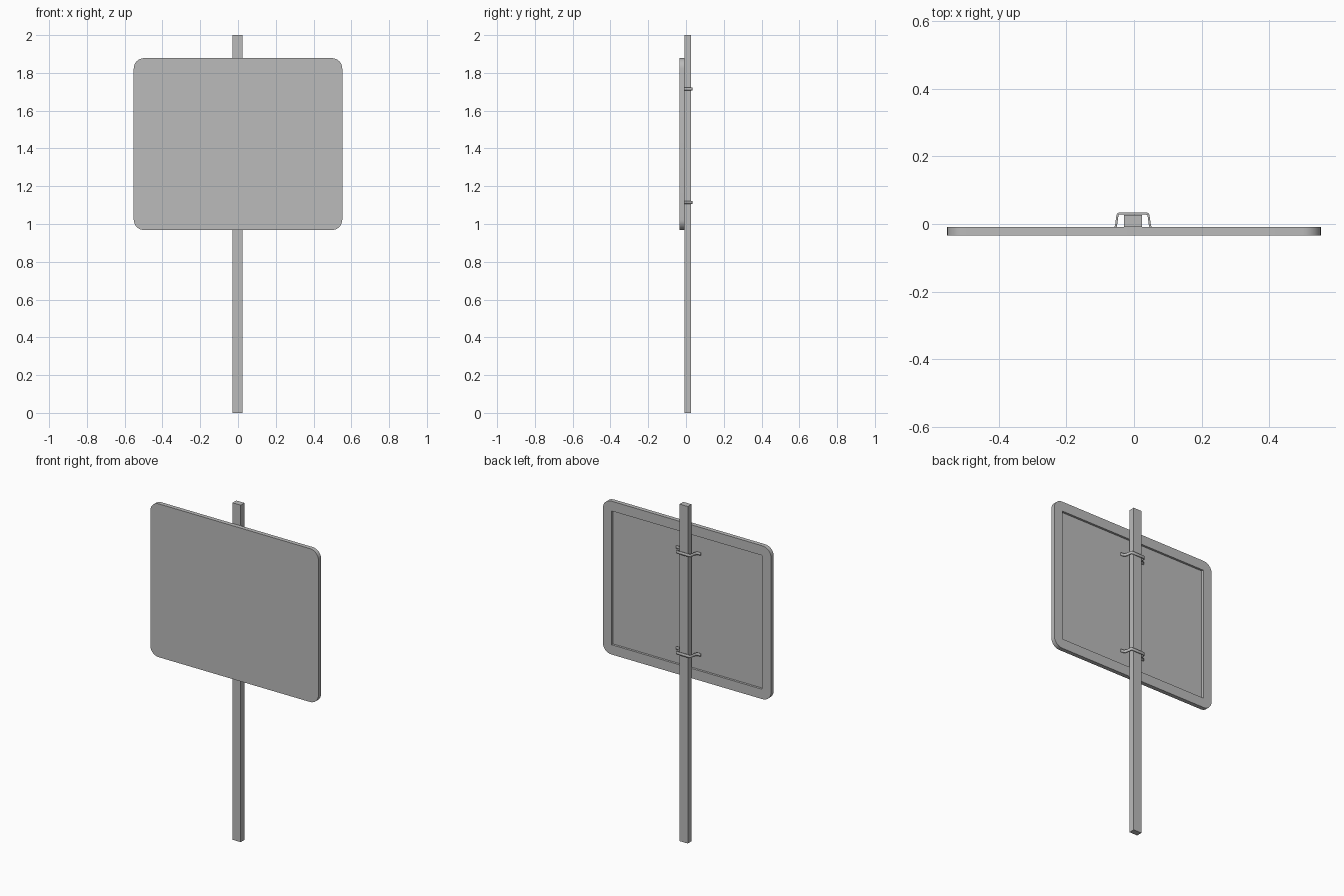
import bpy
import bmesh
from math import sin, cos, pi, radians

cube = bpy.data.objects.get("Cube")
if cube:
    bpy.data.objects.remove(cube, do_unlink=True)

grey = bpy.data.materials.new("plain grey")
grey.use_nodes = True
colour = (0.5, 0.5, 0.5, 1)
grey.diffuse_color = colour
grey.node_tree.nodes["Principled BSDF"].inputs["Base Color"].default_value = colour


def finish(bm, name, smooth=True):
    bmesh.ops.recalc_face_normals(bm, faces=bm.faces)
    mesh = bpy.data.meshes.new(name)
    bm.to_mesh(mesh)
    bm.free()
    mesh.materials.append(grey)
    obj = bpy.data.objects.new(name, mesh)
    bpy.context.collection.objects.link(obj)
    if smooth:
        bpy.ops.object.select_all(action='DESELECT')
        obj.select_set(True)
        bpy.context.view_layer.objects.active = obj
        bpy.ops.object.shade_smooth_by_angle(angle=radians(30))
    return obj


# Post: a plain rectangular bar
POST_X = -0.003
bm = bmesh.new()
bmesh.ops.create_cube(bm, size=1)
bmesh.ops.scale(bm, vec=(0.054, 0.035, 2), verts=bm.verts)
bmesh.ops.translate(bm, vec=(POST_X, 0.0085, 1), verts=bm.verts)
finish(bm, "post", smooth=False)

# Panel: rounded board with a square-cornered recess in its back
HALF_W, HALF_H, MID_Z, RADIUS, STEPS = 0.552, 0.455, 1.423, 0.055, 8
RIM = 0.058


def outline(y, recess):
    points = []
    for corner, (sx, sz) in enumerate([(1, 1), (-1, 1), (-1, -1), (1, -1)]):
        for i in range(STEPS + 1):
            a = (corner + i / STEPS) * pi / 2
            if recess:
                x, z = sx * (HALF_W - RIM), sz * (HALF_H - RIM)
            else:
                x = sx * (HALF_W - RADIUS) + RADIUS * cos(a)
                z = sz * (HALF_H - RADIUS) + RADIUS * sin(a)
            points.append((x, y, MID_Z + z))
    return points


bm = bmesh.new()
rings = [[bm.verts.new(p) for p in outline(y, recess)]
         for y, recess in [(-0.034, False), (-0.009, False),
                           (-0.009, True), (-0.022, True)]]
for a, b in zip(rings, rings[1:]):
    for i in range(len(a)):
        bm.faces.new((a[i - 1], a[i], b[i], b[i - 1]))
bm.faces.new(rings[0])
bm.faces.new(rings[-1])
bmesh.ops.remove_doubles(bm, verts=bm.verts, dist=0.0001)
finish(bm, "sign_panel")

# Clamps: bent straps around the post with feet on the recess floor
half = [(0.080, -0.0195), (0.064, -0.0195), (0.057, -0.017), (0.053, -0.011),
        (0.050, -0.004), (0.046, 0.025), (0.044, 0.029), (0.040, 0.031)]
path = half + [(-x, y) for x, y in reversed(half)]
for name, z in [("upper_clamp", 1.714), ("lower_clamp", 1.115)]:
    bm = bmesh.new()
    low, high = [[bm.verts.new((POST_X + x, y, z + dz)) for x, y in path]
                 for dz in (-0.008, 0.008)]
    for i in range(len(path) - 1):
        bm.faces.new((low[i], low[i + 1], high[i + 1], high[i]))
    clamp = finish(bm, name)
    strap = clamp.modifiers.new("strap thickness", 'SOLIDIFY')
    strap.thickness = 0.006
    strap.offset = 0
    strap.use_even_offset = True
